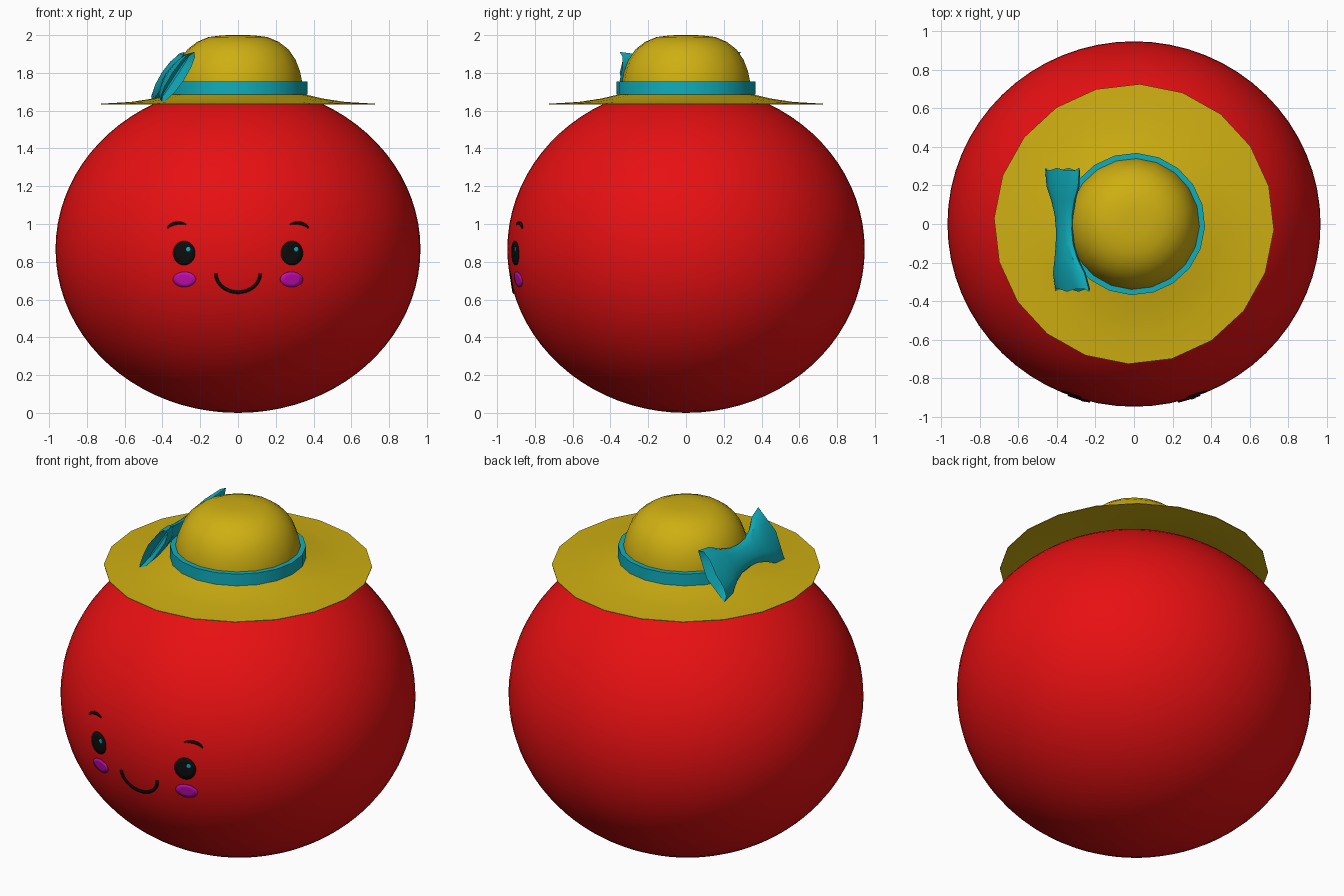
import bpy, bmesh, math
from mathutils import Vector

if "Cube" in bpy.data.objects:
    bpy.data.objects.remove(bpy.data.objects["Cube"], do_unlink=True)


def material(name, rgb):
    m = bpy.data.materials.new(name)
    m.use_nodes = True
    m.diffuse_color = (*rgb, 1)
    bsdf = next(n for n in m.node_tree.nodes if n.type == "BSDF_PRINCIPLED")
    bsdf.inputs["Base Color"].default_value = (*rgb, 1)
    bsdf.inputs["Roughness"].default_value = 0.6
    return m


RED = material("red", (0.8, 0.005, 0.006))
YELLOW = material("straw yellow", (0.62, 0.43, 0.006))
TEAL = material("teal", (0.005, 0.42, 0.5))
PINK = material("magenta", (0.58, 0.004, 0.46))
BLACK = material("black", (0.004, 0.004, 0.004))


def finish(name, bm, mat, angle=35, fix_normals=True):
    if fix_normals:
        bmesh.ops.recalc_face_normals(bm, faces=bm.faces)
    mesh = bpy.data.meshes.new(name)
    bm.to_mesh(mesh)
    bm.free()
    mesh.materials.append(mat)
    obj = bpy.data.objects.new(name, mesh)
    bpy.context.collection.objects.link(obj)
    bpy.ops.object.select_all(action="DESELECT")
    obj.select_set(True)
    bpy.context.view_layer.objects.active = obj
    bpy.ops.object.shade_smooth_by_angle(angle=math.radians(angle))
    return obj


def loft(bm, rings, closed=False):
    """Join rings of points with quads; returns the vertex rings."""
    vs = [[bm.verts.new(p) for p in r] for r in rings]
    pairs = list(zip(vs, vs[1:])) + ([(vs[-1], vs[0])] if closed else [])
    for a, b in pairs:
        for i in range(len(a)):
            j = (i + 1) % len(a)
            bm.faces.new((a[i], a[j], b[j], b[i]))
    return vs


def lathe(name, profile, mat, sides=20, closed=False, cap=False):
    turn = math.radians(-2.3)
    angles = [turn + math.tau * i / sides for i in range(sides)]
    bm = bmesh.new()
    vs = loft(bm, [[(r * math.cos(a), r * math.sin(a), z) for a in angles]
                   for r, z in profile], closed)
    if cap:
        bm.faces.new(vs[-1])
    return finish(name, bm, mat)


# Round body
RX, RY, RZ = 0.966, 0.946, 0.867
bm = bmesh.new()
bmesh.ops.create_uvsphere(bm, u_segments=64, v_segments=40, radius=1)
for v in bm.verts:
    v.co = Vector((v.co.x * RX, v.co.y * RY, v.co.z * RZ + RZ))
finish("body", bm, RED)

# Hat: brim, crown and band
lathe("hat_brim", [(0.725, 1.637), (0.57, 1.646), (0.45, 1.664), (0.33, 1.692),
                   (0.33, 1.686), (0.57, 1.64), (0.725, 1.633)], YELLOW, closed=True)
lathe("hat_crown", [(0.342, 1.68), (0.34, 1.75), (0.328, 1.81), (0.305, 1.87),
                    (0.267, 1.925), (0.215, 1.965), (0.155, 1.99),
                    (0.08, 1.999), (0.03, 2.0)], YELLOW, cap=True)
lathe("hat_band", [(0.368, 1.685), (0.368, 1.755), (0.338, 1.755), (0.338, 1.685)],
      TEAL, closed=True)

# Bow: lens-shaped sections along y, with a pinched middle and hollow flared ends
WIDE = Vector((0.55, 0, 0.835))
THICK = Vector((-0.835, 0, 0.55))
half = [(0.78, 0.13, 0.005), (0.97, 0.157, 0.036), (0.75, 0.142, 0.042),
        (0.5, 0.1, 0.036), (0.25, 0.075, 0.03)]
stations = ([(-t, w, h) for t, w, h in half] + [(0, 0.068, 0.028)]
            + [(t, w, h) for t, w, h in reversed(half)])
rings = []
for t, w, h in stations:
    centre = Vector((-0.36 + (0.045 * t * t if t < 0 else -0.01 * t),
                     -0.03 + 0.3 * t, 1.78))
    ring = []
    for i in range(12):
        a = math.tau * i / 12
        p = centre + WIDE * w * math.cos(a) + THICK * h * math.sin(a)
        if abs(t) > 0.9:
            p.y += math.copysign(0.03 * math.cos(2 * a), t)
        ring.append(p)
    rings.append(ring)
bm = bmesh.new()
ends = loft(bm, rings)
bm.faces.new(ends[0])
bm.faces.new(ends[-1])
finish("hat_bow", bm, TEAL)


# Face details: thin plates that follow the curve of the body
def on_body(x, z, lift):
    y = -RY * math.sqrt(1 - (x / RX) ** 2 - ((z - RZ) / RZ) ** 2)
    return (x, y - lift, z)


def plate(name, bm, mat, thickness=0.006):
    for f in bm.faces:
        f.normal_update()
        if f.normal.y > 0:
            f.normal_flip()
    obj = finish(name, bm, mat, fix_normals=False)
    mod = obj.modifiers.new("thickness", "SOLIDIFY")
    mod.thickness = thickness
    mod.offset = -1


def disc(name, x, z, rx, rz, mat, lift=0.006):
    n = 28
    bm = bmesh.new()
    vs = loft(bm, [[on_body(x + s * rx * math.cos(math.tau * i / n),
                            z + s * rz * math.sin(math.tau * i / n), lift)
                    for i in range(n)] for s in (1, 0.6, 0.2)])
    bm.faces.new(vs[-1])
    plate(name, bm, mat)


def stroke(name, x, z, rx, rz, start, end, width, mat, taper=False):
    """Arc of an ellipse drawn as a ribbon."""
    n = 20
    bm = bmesh.new()
    rows = []
    for i in range(n + 1):
        a = math.radians(start + (end - start) * i / n)
        w = width * (0.35 + 0.65 * math.sin(math.pi * i / n) if taper else 1) / 2
        rows.append([bm.verts.new(on_body(x + (rx + k * w) * math.cos(a),
                                          z + (rz + k * w) * math.sin(a), 0.006))
                     for k in (-1, 1)])
    for (a, b), (c, d) in zip(rows, rows[1:]):
        bm.faces.new((a, b, d, c))
    plate(name, bm, mat)


for side, s in (("left", 1), ("right", -1)):
    disc(side + "_eye", s * 0.286, 0.846, 0.058, 0.064, BLACK)
    disc(side + "_eye_glint", s * 0.286 + 0.022, 0.866, 0.012, 0.013, TEAL, 0.009)
    disc(side + "_cheek", s * 0.284, 0.706, 0.06, 0.04, PINK)
    ends = (55, 160) if s < 0 else (125, 20)
    stroke(side + "_brow", s * 0.313, 0.963, 0.065, 0.043, *ends, 0.016, BLACK, True)
stroke("smile", 0, 0.738, 0.118, 0.1, 180, 360, 0.016, BLACK)
